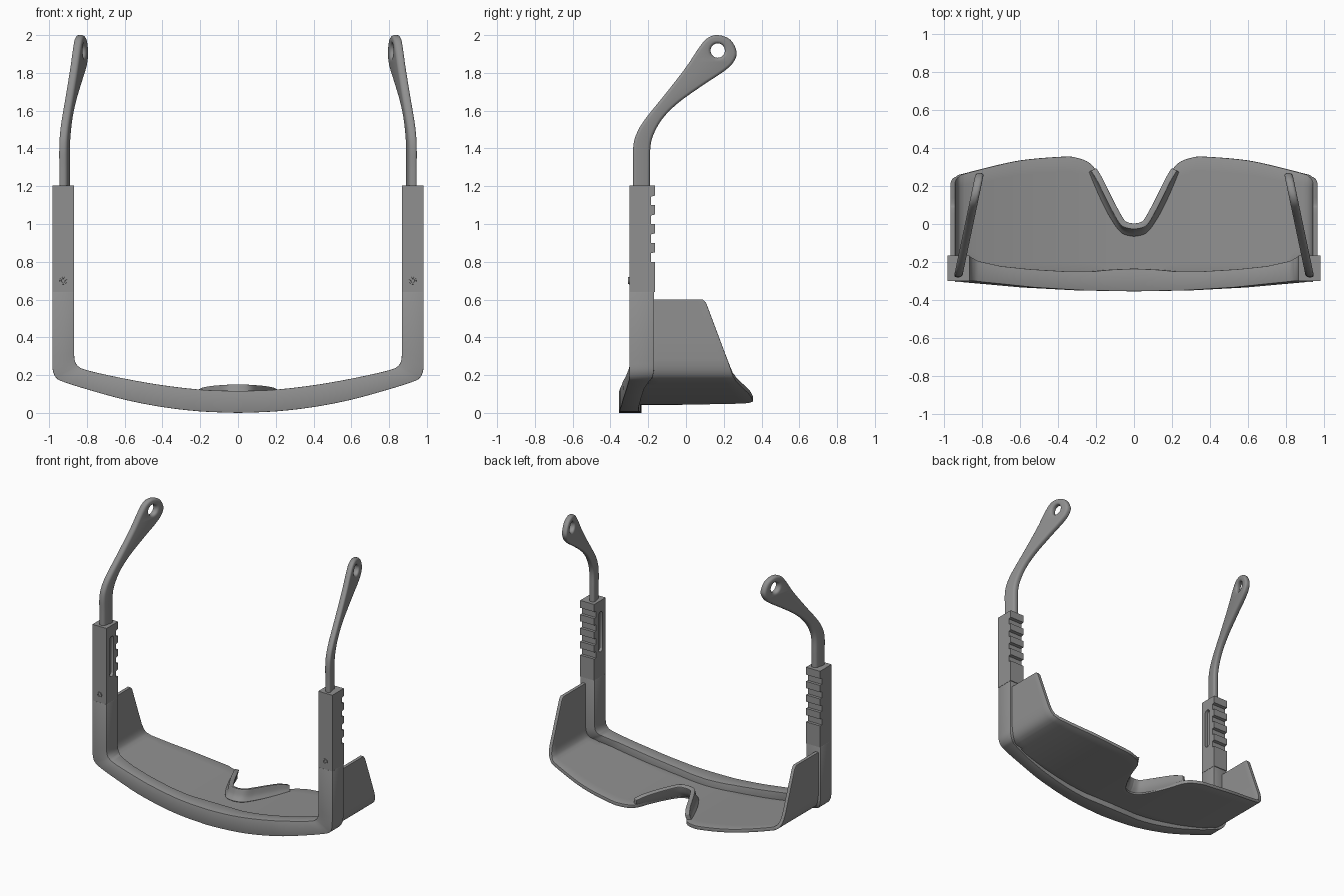
import bpy, bmesh, math
from mathutils import Vector

if "Cube" in bpy.data.objects:
    bpy.data.objects.remove(bpy.data.objects["Cube"])

grey = bpy.data.materials.new("dark_grey")
grey.diffuse_color = (.28, .28, .28, 1)
grey.use_nodes = True
grey.node_tree.nodes["Principled BSDF"].inputs["Base Color"].default_value = grey.diffuse_color


def catmull(pts, n=6):
    """Smooth curve through points of any dimension."""
    out, c = [], len(pts)
    for i in range(c - 1):
        p = [pts[min(max(j, 0), c - 1)] for j in (i - 1, i, i + 1, i + 2)]
        for k in range(n):
            t = k / n
            out.append(tuple(0.5 * (2 * b + (d - a) * t + (2 * a - 5 * b + 4 * d - e) * t * t
                                    + (3 * b - a - 3 * d + e) * t ** 3)
                             for a, b, d, e in zip(*p)))
    out.append(tuple(pts[-1]))
    return out


def interp(table, x):
    for (x0, y0), (x1, y1) in zip(table, table[1:]):
        if x <= x1:
            return y0 + (y1 - y0) * (x - x0) / (x1 - x0)
    return table[-1][1]


def clean(me):
    bm = bmesh.new()
    bm.from_mesh(me)
    bmesh.ops.remove_doubles(bm, verts=bm.verts, dist=.0002)
    bmesh.ops.recalc_face_normals(bm, faces=bm.faces)
    bm.to_mesh(me)
    bm.free()


def make(name, verts, faces):
    me = bpy.data.meshes.new(name)
    me.from_pydata([tuple(v) for v in verts], [], faces)
    clean(me)
    ob = bpy.data.objects.new(name, me)
    bpy.context.collection.objects.link(ob)
    return ob


def grid(name, rows, closed=False, cap_first=False):
    n = len(rows[0])
    verts = [v for r in rows for v in r]
    faces = []
    for i in range(len(rows) - 1):
        for j in range(n if closed else n - 1):
            k = (j + 1) % n
            faces.append((i * n + j, i * n + k, (i + 1) * n + k, (i + 1) * n + j))
    if cap_first:
        faces.append(tuple(range(n)))
    return make(name, verts, faces)


def prism(name, ring, x0, x1):
    """Closed y,z outline extruded along x."""
    n = len(ring)
    return make(name, [(x, y, z) for x in (x0, x1) for y, z in ring],
                [tuple(range(n)), tuple(range(n, 2 * n))]
                + [(i, (i + 1) % n, n + (i + 1) % n, n + i) for i in range(n)])


def select(ob):
    bpy.ops.object.select_all(action='DESELECT')
    ob.select_set(True)
    bpy.context.view_layer.objects.active = ob


def finish(ob, bevel=0.0, solid=0.0, angle=35):
    """Mirror to the other side, thicken, bevel, bake and shade."""
    ob.data.materials.clear()
    ob.data.materials.append(grey)
    m = ob.modifiers.new("mirror", 'MIRROR')
    m.merge_threshold = 0.0005
    if solid:
        s = ob.modifiers.new("solid", 'SOLIDIFY')
        s.thickness, s.offset = solid, 0
    if bevel:
        b = ob.modifiers.new("bevel", 'BEVEL')
        b.width, b.segments, b.limit_method = bevel, 2, 'ANGLE'
        b.angle_limit = math.radians(40)
    select(ob)
    bpy.ops.object.convert(target='MESH')
    bpy.ops.object.shade_smooth_by_angle(angle=math.radians(angle))


# Brow frame: U-shaped bar, stations of outer x,z and inner x,z
bar = [(.92, .163, .81, .229), (.8, .125, .7, .202), (.6, .07, .53, .168),
       (.4, .031, .36, .141), (.2, .008, .18, .122), (0, .0, 0, .116)]
corner = [(.983, .28, .868, .33), (.98, .222, .864, .277), (.96, .183, .846, .247)]
stations = [(.983, .641, .868, .641)] + catmull(corner + bar, 5)
front = [(0, -.355), (.3, -.35), (.6, -.334), (.9, -.307), (.96, -.3), (1, -.3)]
back = [(0, -.235), (.12, -.24), (.22, -.25), (.35, -.25), (.55, -.238), (.7, -.222),
        (.82, -.195), (.87, -.167), (1, -.165)]
rows = []
for xo, zo, xi, zi in stations:
    f, b = interp(front, xo), interp(back, xi)
    rows.append([(xo, f, zo), (xo, b, zo), (xi, b, zi), (xi, f, zi)])
finish(grid("brow_frame", rows, closed=True, cap_first=True), bevel=.003, angle=25)

# Lens with wrapped side shields: front profile extruded in y to a shaped lower edge
edge = catmull([(0, -.04), (.05, -.025), (.09, .025), (.13, .1), (.17, .195), (.2, .28),
                (.24, .325), (.3, .348), (.37, .355), (.6, .335), (.8, .29), (.96, .248)], 5)
prof = [(x, .055 + .125 * (x / .9) ** 2) for x in [i * .0125 for i in range(31)]
        + [.4 + i * .05 for i in range(10)]]
prof += catmull([(.9, .18), (.93, .2), (.947, .235), (.954, .28)], 3)
prof += [(.954, z) for z in (.4, .5, .58, .592, .6)]
rows = []
for x, z in prof:
    y1 = interp(edge, x) if z < .2 else .25 - .15 * (z - .2) / .4
    if z > .58:
        y1 -= .5 * (z - .58)
    y0 = -.28 if x < .85 else -.2
    rows.append([(x, y0 + (y1 - y0) * t / 8, z) for t in range(9)])
finish(grid("lens", rows), solid=.025, bevel=.003)

# Nose rim: thick flared lip around the notch
low = [(0, -.055, .062), (.055, -.04, .062), (.1, .015, .062), (.143, .09, .062),
       (.19, .19, .062), (.226, .28, .066)]
top = [(0, -.012, .146), (.055, .004, .146), (.099, .074, .143), (.142, .158, .138),
       (.178, .232, .13), (.212, .288, .113)]
rows = []
for a, c in zip(catmull(low), catmull(top)):
    a, c = Vector(a), Vector(c)
    m = Vector((a.x + .62 * (c.x - a.x), a.y + .62 * (c.y - a.y), a.z + .42 * (c.z - a.z)))
    rows.append(catmull([a, m, c], 4))
finish(grid("nose_rim", rows), solid=.032, bevel=.011, angle=50)

# Temple sleeve: notched side profile with a slot on the inner face
prof = [(-.3, 1.205), (-.3, .641), (-.165, .641)]
for k in range(4):
    z = .8 + .1 * k
    prof += [(-.165, z), (-.186, z), (-.186, z + .045), (-.165, z + .05)]
prof += [(-.165, 1.205)]
sleeve = prism("temple_sleeve", prof, .868, .983)
arc = [math.pi * (i + .5) / 8 for i in range(16)]
cutter = prism("slot_cutter", [(-.24 + .024 * math.cos(a), (1.1 if a < math.pi else .85)
                                + .024 * math.sin(a)) for a in arc], .85, .89)
cutter.hide_render = True
mod = sleeve.modifiers.new("slot", 'BOOLEAN')
mod.operation, mod.object, mod.solver = 'DIFFERENCE', cutter, 'EXACT'
select(sleeve)
bpy.ops.object.modifier_apply(modifier="slot")
bpy.data.objects.remove(cutter)
finish(sleeve, angle=25)

# Hinge screw on the front of each sleeve
rows = [[(.925 + r * math.cos(a), y, .7 + r * math.sin(a)) for a in arc]
        for r, y in ((.009, -.298), (.011, -.306), (.019, -.306), (.02, -.29))]
finish(grid("hinge_screw", rows, closed=True, cap_first=True))

# Temple tip: flat outline with eyelet hole, bevelled, then leaned inward
left = [(-.28, 1.17), (-.28, 1.3), (-.28, 1.4), (-.265, 1.47), (-.22, 1.55), (-.1, 1.7),
        (.0, 1.83), (.07, 1.935), (.115, 1.985), (.17, 2.0), (.235, 1.975), (.268, 1.91),
        (.25, 1.855), (.2, 1.808), (.09, 1.735), (-.03, 1.65), (-.11, 1.575), (-.16, 1.5),
        (-.187, 1.42), (-.19, 1.3), (-.19, 1.17)]
hole = [(.168 + .038 * math.cos(a), 1.918 + .038 * math.sin(a))
        for a in [math.tau * i / 24 for i in range(24)]]
cu = bpy.data.curves.new("temple_tip", 'CURVE')
cu.dimensions, cu.fill_mode = '2D', 'BOTH'
for pts in (catmull(left, 6), hole):
    s = cu.splines.new('POLY')
    s.points.add(len(pts) - 1)
    for p, (y, z) in zip(s.points, pts):
        p.co = (y, z, 0, 1)
    s.use_cyclic_u = True
cu.extrude, cu.bevel_depth, cu.bevel_resolution, cu.offset = .006, .016, 3, -.016
tip = bpy.data.objects.new("temple_tip", cu)
bpy.context.collection.objects.link(tip)
select(tip)
bpy.ops.object.convert(target='MESH')
tip = bpy.context.view_layer.objects.active
for v in tip.data.vertices:
    y, z, d = v.co
    v.co = (.918 - .21 * (y + .235) + d, y, z)
clean(tip.data)
finish(tip, angle=50)
